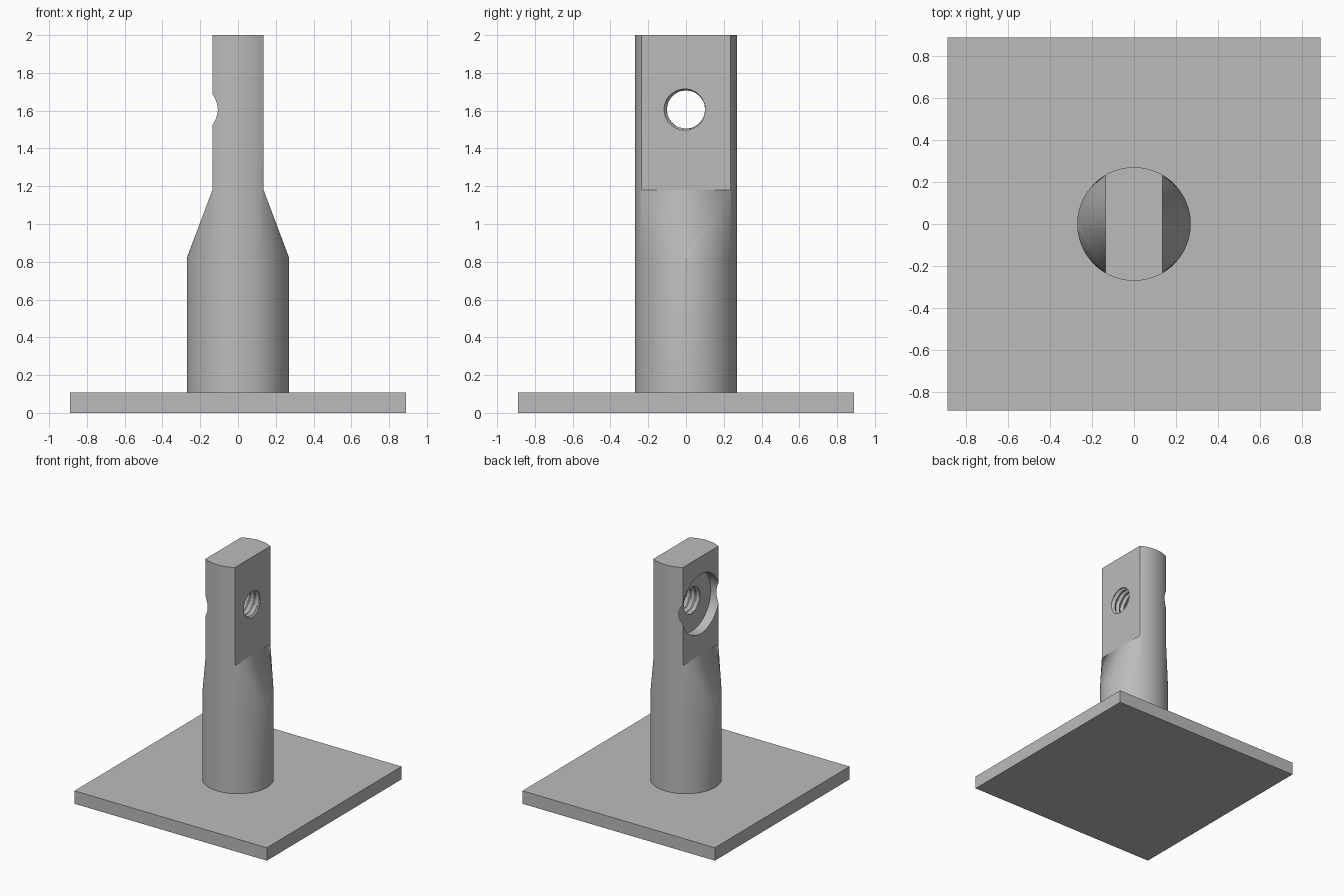
import bpy, bmesh
from math import sin, cos, pi, radians

cube = bpy.data.objects.get("Cube")
if cube:
    bpy.data.objects.remove(cube, do_unlink=True)

grey = bpy.data.materials.new("plain grey")
grey.use_nodes = True
grey.diffuse_color = (0.5, 0.5, 0.5, 1)
grey.node_tree.nodes["Principled BSDF"].inputs["Base Color"].default_value = (0.5, 0.5, 0.5, 1)

PLATE_TOP, R, N = 0.108, 0.271, 96
HOLE_Z = 1.606


def make_object(name, bm):
    bmesh.ops.recalc_face_normals(bm, faces=bm.faces[:])
    mesh = bpy.data.meshes.new(name)
    bm.to_mesh(mesh)
    bm.free()
    mesh.materials.append(grey)
    obj = bpy.data.objects.new(name, mesh)
    bpy.context.collection.objects.link(obj)
    return obj


def bridge(bm, low, high):
    """Join two equal loops, skipping corners that repeat."""
    n = len(low)
    for i in range(n):
        j = (i + 1) % n
        corners = list(dict.fromkeys((low[i], low[j], high[j], high[i])))
        if len(corners) > 2:
            bm.faces.new(corners)


def select_only(obj):
    bpy.ops.object.select_all(action='DESELECT')
    obj.select_set(True)
    bpy.context.view_layer.objects.active = obj


def cut(obj, cutter):
    select_only(obj)
    mod = obj.modifiers.new("cut", 'BOOLEAN')
    mod.operation = 'DIFFERENCE'
    mod.solver = 'EXACT'
    mod.object = cutter
    bpy.ops.object.modifier_apply(modifier=mod.name)
    bpy.data.objects.remove(cutter, do_unlink=True)


def bore(name, x0, x1, rings, segs, radius):
    """Tube along x whose radius depends on x and angle."""
    bm = bmesh.new()
    loops = []
    for k in range(rings + 1):
        x = x0 + (x1 - x0) * k / rings
        loop = []
        for i in range(segs):
            a = 2 * pi * i / segs
            r = radius(x, a)
            loop.append(bm.verts.new((x, r * cos(a), HOLE_Z + r * sin(a))))
        loops.append(loop)
    for low, high in zip(loops, loops[1:]):
        bridge(bm, low, high)
    bm.faces.new(loops[0])
    bm.faces.new(loops[-1])
    cutter = make_object(name, bm)
    cutter.hide_render = True
    return cutter


# Square base plate
bm = bmesh.new()
bmesh.ops.create_cube(bm, size=1)
for v in bm.verts:
    v.co = (v.co.x * 1.78, v.co.y * 1.78, (v.co.z + 0.5) * PLATE_TOP)
make_object("base_plate", bm)

# Round post that tapers into a tongue with two flat sides
bm = bmesh.new()


def circle(z):
    return [bm.verts.new((R * cos(2 * pi * i / N), R * sin(2 * pi * i / N), z)) for i in range(N)]


def corner_index(i):
    """Move points on the +x and -x arcs to the ends of the flats."""
    s = N // 6
    half = N // 2
    for centre in (0, half, N):
        if abs(i - centre) < s:
            return (centre + (s if i >= centre else -s)) % N
    return i


def tongue_loop(z):
    verts = {}
    loop = []
    for i in range(N):
        c = corner_index(i)
        if c not in verts:
            a = 2 * pi * c / N
            verts[c] = bm.verts.new((R * cos(a), R * sin(a), z))
        loop.append(verts[c])
    return loop


foot, shoulder = circle(PLATE_TOP), circle(0.82)
neck, top = tongue_loop(1.18), tongue_loop(2)
for low, high in ((foot, shoulder), (shoulder, neck), (neck, top)):
    bridge(bm, low, high)
bm.faces.new(foot)
bm.faces.new(list(dict.fromkeys(top)))
post = make_object("post", bm)

# Wide recess on the -x side, then the threaded hole through the tongue
cut(post, bore("recess_cutter", -0.4, -0.055, 1, 96, lambda x, a: 0.249))


def thread(x, a):
    phase = (x / 0.045 - a / (2 * pi)) % 1
    return 0.1 + 0.018 * (1 - abs(2 * phase - 1))


cut(post, bore("thread_cutter", -0.2, 0.2, 72, 48, thread))

select_only(post)
bpy.ops.object.shade_smooth_by_angle(angle=radians(18))
